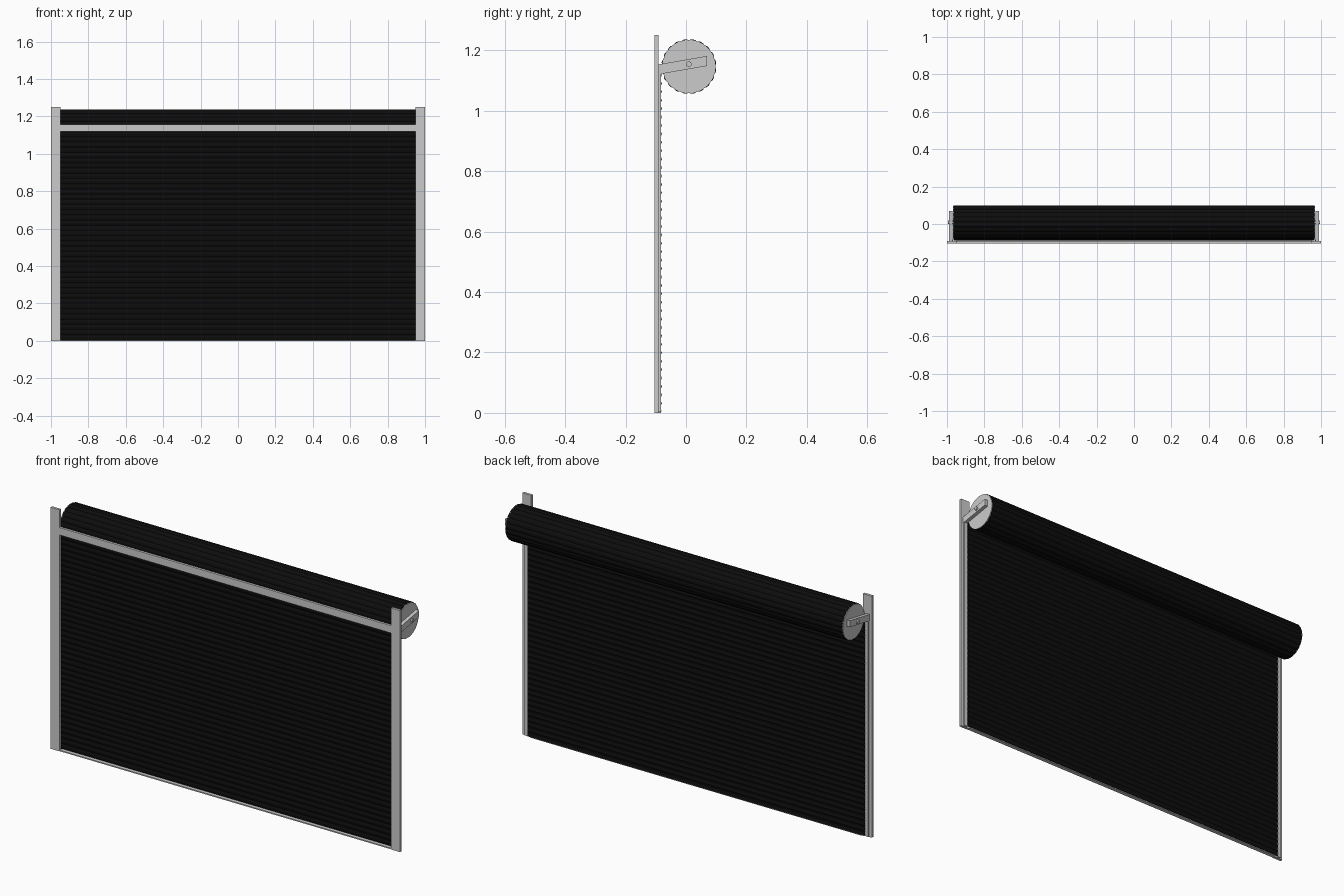
import bpy, bmesh, math

if "Cube" in bpy.data.objects:
    bpy.data.objects.remove(bpy.data.objects["Cube"])

BLACK = bpy.data.materials.new("shutter_black")
BLACK.diffuse_color = (0.004, 0.004, 0.004, 1)
BLACK.use_nodes = True
BLACK.node_tree.nodes["Principled BSDF"].inputs["Base Color"].default_value = BLACK.diffuse_color
DY, DZ, R = 0.0095, 1.146, 0.088      # drum axis and radius
N, BULGE = 20, 0.004                  # slats round the drum, slat crown
HALF = 0.965                          # half width of the curtain


def extrude_x(name, profile, x0, x1, mat=None):
    """Closed (y, z) profile swept along x."""
    bm = bmesh.new()
    a = [bm.verts.new((x0, y, z)) for y, z in profile]
    b = [bm.verts.new((x1, y, z)) for y, z in profile]
    n = len(profile)
    for i in range(n):
        j = (i + 1) % n
        bm.faces.new((a[i], a[j], b[j], b[i]))
    bm.faces.new(a)
    bm.faces.new(b)
    bmesh.ops.recalc_face_normals(bm, faces=bm.faces)
    me = bpy.data.meshes.new(name)
    bm.to_mesh(me)
    bm.free()
    ob = bpy.data.objects.new(name, me)
    bpy.context.collection.objects.link(ob)
    if mat:
        me.materials.append(mat)
    return ob


def box(name, x0, x1, y0, y1, z0, z1):
    return extrude_x(name, [(y0, z0), (y1, z0), (y1, z1), (y0, z1)], x0, x1)


def circle(r, n, y=DY, z=DZ):
    return [(y + r * math.cos(2 * math.pi * i / n),
             z + r * math.sin(2 * math.pi * i / n)) for i in range(n)]


# Rolled curtain: ribbed drum of crowned slats
K = 4
roll = []
for i in range(N * K):
    a = 2 * math.pi * i / (N * K)
    r = R - 0.001 + BULGE * math.sin(math.pi * (i % K) / K)
    roll.append((DY + r * math.cos(a), DZ + r * math.sin(a)))
extrude_x("rolled_curtain", roll, -HALF + 0.001, HALF - 0.001, BLACK)

# Hanging curtain: crowned slats, front and back faces parallel
slats, z0, z1 = 41, 0.004, DZ
front = []
for i in range(slats * K + 1):
    z = z0 + (z1 - z0) * i / (slats * K)
    front.append((-0.083 - BULGE * math.sin(math.pi * (i % K) / K), z))
back = [(y + 0.003, z) for y, z in reversed(front)]
extrude_x("hanging_curtain", front + back, -HALF, HALF, BLACK)

# Lintel and bottom bar
box("lintel", -0.95, 0.95, -0.104, -0.091, 1.12, 1.158)
box("bottom_bar", -0.95, 0.95, -0.102, -0.082, 0, 0.006)

# Both sides: guide rail, channel, drum end plate, bracket and axle stub
bracket = [(-0.091, 1.12), (0.07, 1.148), (0.07, 1.181), (-0.091, 1.153)]
for side, s in (("left", -1), ("right", 1)):
    box(side + "_guide_rail", s * 0.95, s * 1.0, -0.104, -0.091, 0, 1.25)
    box(side + "_guide_channel", s * 0.967, s * 0.985, -0.091, -0.083, 0.003, 1.13)
    extrude_x(side + "_end_plate", circle(R, 40), s * (HALF - 0.003), s * (HALF + 0.002))
    extrude_x(side + "_bracket", bracket, s * 0.97, s * 0.988)
    extrude_x(side + "_axle", circle(0.009, 16, DY, 1.154), s * 0.96, s * 0.995)
